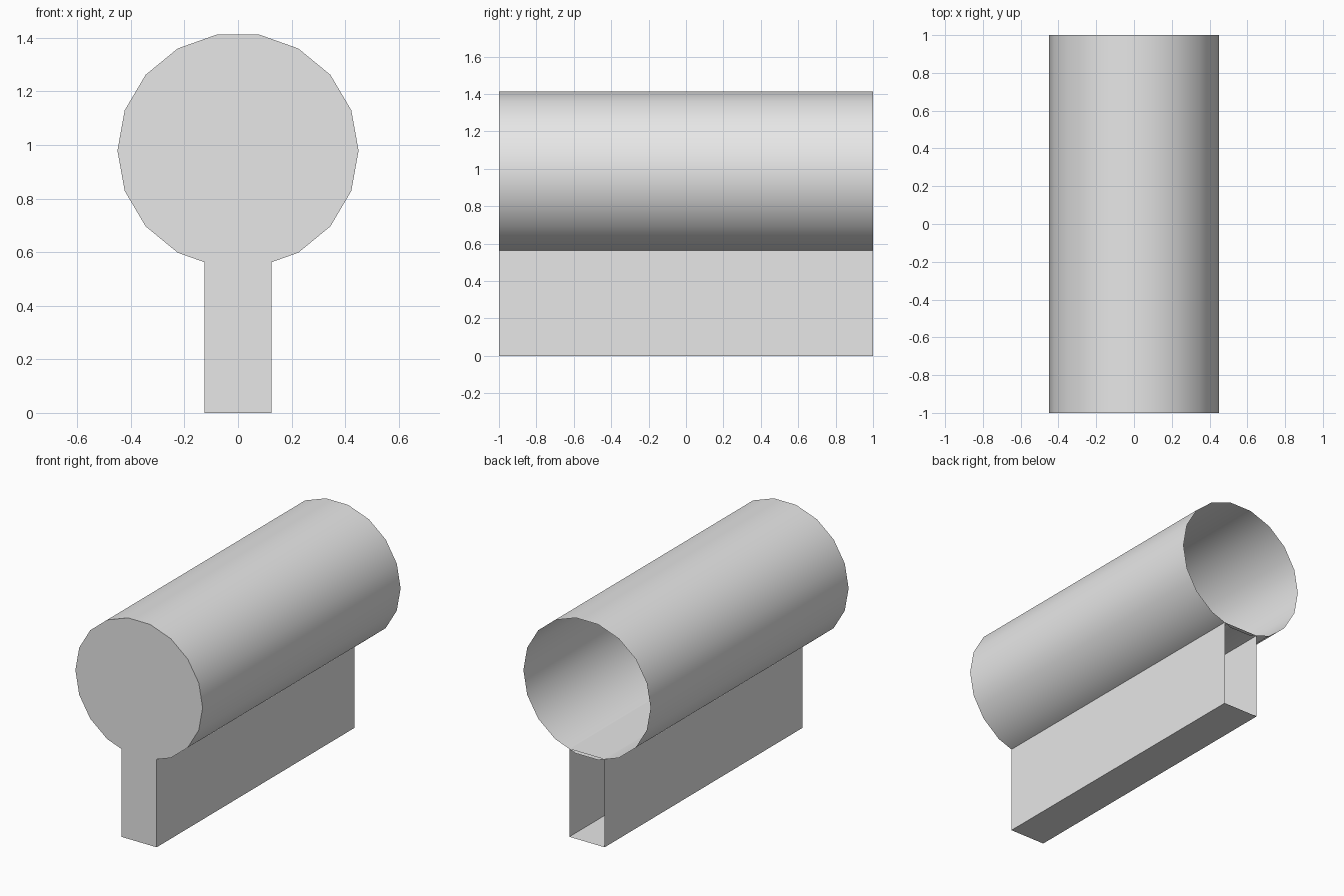
import bpy, bmesh, math

old = bpy.data.objects.get("Cube")
if old:
    bpy.data.objects.remove(old, do_unlink=True)

# Single plain grey finish
GREY = (0.8, 0.8, 0.8, 1.0)
grey = bpy.data.materials.new("plain_grey")
grey.use_nodes = True
grey.diffuse_color = GREY
grey.node_tree.nodes["Principled BSDF"].inputs["Base Color"].default_value = GREY

HALF_LENGTH = 1.0


def open_back_shell(name, profile, smooth):
    """Extrude an anticlockwise xz profile along y, closed in front, open behind."""
    bm = bmesh.new()
    front = [bm.verts.new((x, -HALF_LENGTH, z)) for x, z in profile]
    back = [bm.verts.new((x, HALF_LENGTH, z)) for x, z in profile]
    bm.faces.new(front)
    for i in range(len(profile)):
        j = (i + 1) % len(profile)
        bm.faces.new((front[i], back[i], back[j], front[j]))
    mesh = bpy.data.meshes.new(name)
    bm.to_mesh(mesh)
    bm.free()
    mesh.materials.append(grey)
    obj = bpy.data.objects.new(name, mesh)
    bpy.context.collection.objects.link(obj)
    if smooth:
        bpy.ops.object.select_all(action="DESELECT")
        obj.select_set(True)
        bpy.context.view_layer.objects.active = obj
        bpy.ops.object.shade_smooth_by_angle(angle=math.radians(30))
    return obj


# Hollow 18-sided tube
SIDES = 18
CENTRE_Z, RADIUS_X, RADIUS_Z = 0.979, 0.45, 0.44
angles = [math.tau * i / SIDES for i in range(SIDES)]
open_back_shell(
    "tube",
    [(RADIUS_X * math.cos(a), CENTRE_Z + RADIUS_Z * math.sin(a)) for a in angles],
    smooth=True,
)

# Hollow box stand whose top panel shows inside the tube floor
HALF_WIDTH, TOP = 0.125, 0.562
open_back_shell(
    "stand",
    [(-HALF_WIDTH, 0), (HALF_WIDTH, 0), (HALF_WIDTH, TOP), (-HALF_WIDTH, TOP)],
    smooth=False,
)
